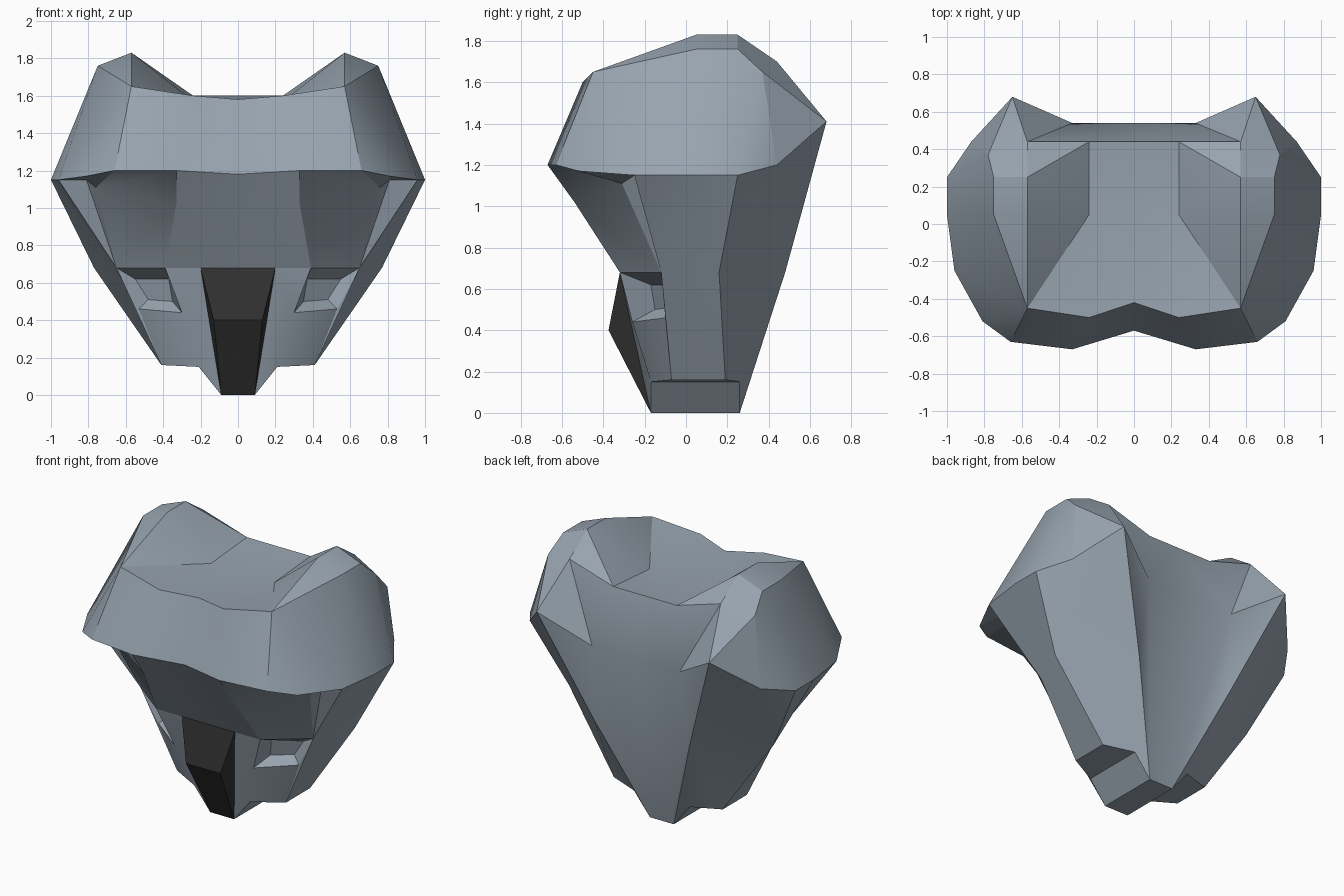
import bpy, bmesh, math
from mathutils import Vector as V

cube = bpy.data.objects.get("Cube")
if cube:
    bpy.data.objects.remove(cube, do_unlink=True)


def material(name, rgb):
    mat = bpy.data.materials.new(name)
    mat.use_nodes = True
    mat.diffuse_color = (*rgb, 1)
    mat.node_tree.nodes["Principled BSDF"].inputs["Base Color"].default_value = (*rgb, 1)
    return mat


grey = material("blue grey", (0.31, 0.37, 0.43))
dark = material("charcoal", (0.03, 0.03, 0.03))


def panel(name, mat, inside, *faces):
    """Left half of a part, faces turned away from the inside point, mirrored in x."""
    bm = bmesh.new()
    made = {}
    for corners in faces:
        for p in corners:
            key = tuple(p)
            if key not in made:
                made[key] = bm.verts.new(p)
        face = bm.faces.new([made[tuple(p)] for p in corners])
        face.normal_update()
        if face.normal.dot(face.calc_center_median() - inside) < 0:
            face.normal_flip()
    mesh = bpy.data.meshes.new(name)
    bm.to_mesh(mesh)
    bm.free()
    mesh.materials.append(mat)
    obj = bpy.data.objects.new(name, mesh)
    bpy.context.collection.objects.link(obj)
    bpy.ops.object.select_all(action="DESELECT")
    obj.select_set(True)
    bpy.context.view_layer.objects.active = obj
    bpy.ops.object.shade_smooth_by_angle(angle=math.radians(28))
    mirror = obj.modifiers.new("mirror", "MIRROR")
    mirror.use_clip = True
    return obj


def middle(p):
    """Point on the centre plane level with p."""
    return V((0, p.y, p.z))


core = V((0, 0.05, 0.9))

# Brow, dish and ear ridge
brow_centre = V((0, -0.42, 1.58))
brow_inner = V((0.24, -0.5, 1.6))
brow_outer = V((0.57, -0.45, 1.65))
dish = V((0.24, 0.05, 1.57))
dish_rear = V((0.24, 0.44, 1.6))
ridge_front = V((0.57, 0.05, 1.83))
ridge_rear = V((0.57, 0.25, 1.83))
ridge_end = V((0.57, 0.44, 1.7))
ear_front = V((0.75, 0.05, 1.76))
ear_rear = V((0.75, 0.25, 1.76))
ear_back = V((0.78, 0.37, 1.65))

# Widest rim, from the front centre round to the back
rim_centre = V((0, -0.57, 1.18))
rim_inner = V((0.33, -0.67, 1.2))
rim_corner = V((0.66, -0.63, 1.2))
rim_cheek = V((0.81, -0.52, 1.17))
rim_temple = V((0.96, -0.25, 1.15))
rim_side = V((1, 0.05, 1.15))
rim_rear = V((1, 0.25, 1.15))
ear_low = V((0.87, 0.44, 1.2))
back_corner = V((0.65, 0.68, 1.41))
back_inner = V((0.33, 0.54, 1.21))

# Face, cheeks and jaw
nose_centre = V((0, -0.49, 1.01))
nose_inner = V((0.33, -0.54, 1.02))
cheek_front = V((0.76, -0.31, 1.11))
cheek_rear = V((0.81, -0.25, 1.15))
beak_top = V((0.2, -0.32, 0.68))
eye_top_in = V((0.39, -0.32, 0.68))
eye_top_out = V((0.65, -0.12, 0.68))
eye_low_out = V((0.53, -0.1, 0.46))
eye_low_in = V((0.3, -0.26, 0.44))
side_mid = V((0.77, 0.16, 0.68))
back_mid = V((0.36, 0.48, 0.68))
jaw_front = V((0.41, -0.07, 0.16))
jaw_rear = V((0.41, 0.19, 0.16))
ledge_front = V((0.21, -0.17, 0.15))
ledge_rear = V((0.21, 0.26, 0.15))
base_front = V((0.09, -0.17, 0))
base_rear = V((0.09, 0.26, 0))

panel("crown_dish", grey, core,
      (brow_centre, brow_inner, dish, middle(dish)),
      (middle(dish), dish, dish_rear, middle(dish_rear)),
      (brow_inner, brow_outer, dish),
      (brow_outer, ridge_front, dish),
      (ridge_front, ridge_rear, dish),
      (ridge_rear, dish_rear, dish),
      (ridge_rear, ridge_end, dish_rear))

panel("brow_and_temples", grey, core,
      (rim_centre, rim_inner, brow_inner, brow_centre),
      (rim_inner, rim_corner, brow_outer, brow_inner),
      (rim_corner, rim_cheek, brow_outer),
      (rim_cheek, rim_temple, brow_outer),
      (rim_temple, ear_front, brow_outer),
      (brow_outer, ear_front, ridge_front),
      (rim_temple, rim_side, ear_front),
      (rim_side, rim_rear, ear_rear, ear_front),
      (ear_front, ear_rear, ridge_rear, ridge_front),
      (rim_rear, ear_low, ear_back),
      (rim_rear, ear_back, ear_rear))

panel("ear_backs", grey, core,
      (ridge_rear, ear_rear, ear_back, ridge_end),
      (ridge_end, ear_back, back_corner),
      (ear_back, ear_low, back_corner))

panel("back", grey, core,
      (middle(dish_rear), dish_rear, back_inner, middle(back_inner)),
      (dish_rear, ridge_end, back_inner),
      (ridge_end, back_corner, back_inner),
      (middle(back_inner), back_inner, base_rear, middle(base_rear)),
      (back_inner, back_corner, back_mid),
      (back_inner, back_mid, base_rear))

panel("rear_flanks", grey, core,
      (back_corner, ear_low, side_mid, back_mid),
      (ear_low, rim_rear, side_mid),
      (back_mid, side_mid, jaw_rear, ledge_rear),
      (back_mid, ledge_rear, base_rear))

panel("side_flanks", grey, core,
      (side_mid, rim_rear, rim_side, eye_top_out),
      (eye_top_out, rim_side, rim_temple),
      (eye_top_out, rim_temple, cheek_rear),
      (eye_top_out, cheek_rear, cheek_front),
      (eye_top_out, eye_low_out, jaw_front),
      (eye_top_out, jaw_front, jaw_rear, side_mid))

panel("face_front", grey, core,
      (rim_centre, rim_inner, nose_inner, nose_centre),
      (nose_centre, nose_inner, eye_top_in, beak_top, middle(beak_top)),
      (nose_inner, cheek_front, eye_top_out, eye_top_in),
      (rim_inner, rim_corner, cheek_front, nose_inner))

panel("rim_underside", grey, core,
      (rim_corner, rim_cheek, cheek_rear, cheek_front),
      (rim_cheek, rim_temple, cheek_rear))

panel("muzzle", grey, core,
      (beak_top, eye_top_in, eye_low_in),
      (beak_top, eye_low_in, ledge_front, base_front),
      (eye_low_in, eye_low_out, jaw_front, ledge_front))

panel("neck_base", grey, core,
      (middle(base_front), base_front, base_rear, middle(base_rear)),
      (base_front, ledge_front, ledge_rear, base_rear),
      (ledge_front, jaw_front, jaw_rear, ledge_rear))

# Sunken eye sockets
outer = (eye_top_in, eye_top_out, eye_low_out, eye_low_in)
inner = (V((0.37, -0.17, 0.62)), V((0.55, -0.08, 0.62)),
         V((0.48, -0.08, 0.51)), V((0.35, -0.15, 0.5)))
walls = [(outer[i - 1], outer[i], inner[i], inner[i - 1]) for i in range(len(outer))]
panel("eye_sockets", grey, V((0.45, 3, 0.56)), inner, *walls)

# Beak
beak_tip = V((0.13, -0.375, 0.4))
panel("beak", dark, V((0, 0, 0.4)),
      (middle(beak_top), beak_top, beak_tip, middle(beak_tip)),
      (middle(beak_tip), beak_tip, base_front, middle(base_front)),
      (beak_top, base_front, beak_tip))
